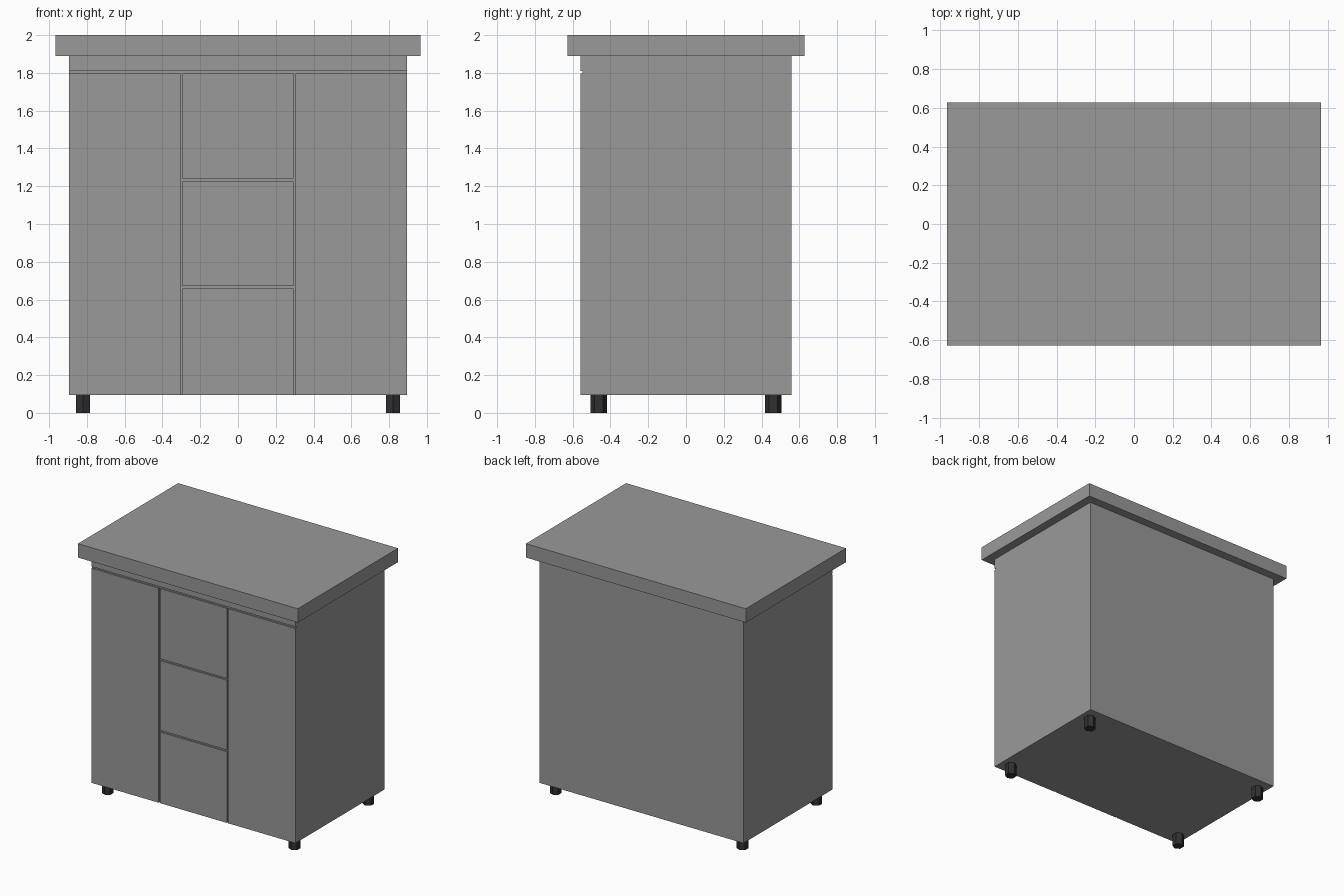
import bpy, bmesh, math
from mathutils import Matrix

if "Cube" in bpy.data.objects:
    bpy.data.objects.remove(bpy.data.objects["Cube"])


def material(name, v):
    m = bpy.data.materials.new(name)
    m.diffuse_color = (v, v, v, 1)
    m.use_nodes = True
    m.node_tree.nodes["Principled BSDF"].inputs["Base Color"].default_value = m.diffuse_color
    return m


GREY = material("grey", 0.32)
BLACK = material("near black", 0.03)


def finish(name, bm, mat):
    me = bpy.data.meshes.new(name)
    bm.to_mesh(me)
    bm.free()
    me.materials.append(mat)
    ob = bpy.data.objects.new(name, me)
    bpy.context.collection.objects.link(ob)
    return ob


def box(name, x0, x1, y0, y1, z0, z1, mat=GREY):
    bm = bmesh.new()
    bmesh.ops.create_cube(bm, size=1)
    bmesh.ops.scale(bm, vec=(x1 - x0, y1 - y0, z1 - z0), verts=bm.verts)
    bmesh.ops.translate(bm, vec=((x0 + x1) / 2, (y0 + y1) / 2, (z0 + z1) / 2), verts=bm.verts)
    return finish(name, bm, mat)


W, D = 0.896, 0.559          # half width and depth of the cabinet
Z0, Z1 = 0.095, 1.89         # cabinet bottom and underside of worktop
FACE = -D + 0.011            # bottom of the grooves
DOOR_TOP = 1.797

# worktop and carcass
box("worktop", -0.965, 0.965, -0.628, 0.628, Z1, 2.0)
box("carcass", -W, W, FACE, D, Z0, Z1)

# front panels, separated by narrow grooves
box("top_rail", -W, W, -D, FACE, 1.811, Z1)
box("left_door", -W, -0.305, -D, FACE, Z0, DOOR_TOP)
box("right_door", 0.305, W, -D, FACE, Z0, DOOR_TOP)
for i, (a, b) in enumerate([(Z0, 0.659), (0.673, 1.226), (1.24, DOOR_TOP)]):
    box(f"drawer_{i + 1}", -0.294, 0.294, -D, FACE, a, b)

# hexagonal feet
for sx in (-1, 1):
    for sy in (-1, 1):
        bm = bmesh.new()
        bmesh.ops.create_cone(bm, cap_ends=True, segments=6, radius1=0.043, radius2=0.043, depth=Z0)
        # put corners on the y axis
        start = max(bm.verts, key=lambda v: v.co.y).co
        turn = math.pi / 2 - math.atan2(start.y, start.x)
        bmesh.ops.rotate(bm, matrix=Matrix.Rotation(turn, 3, 'Z'), verts=bm.verts)
        bmesh.ops.translate(bm, vec=(sx * 0.82, sy * 0.462, Z0 / 2), verts=bm.verts)
        side = ("left" if sx < 0 else "right")
        end = ("front" if sy < 0 else "back")
        finish(f"{end}_{side}_foot", bm, BLACK)
